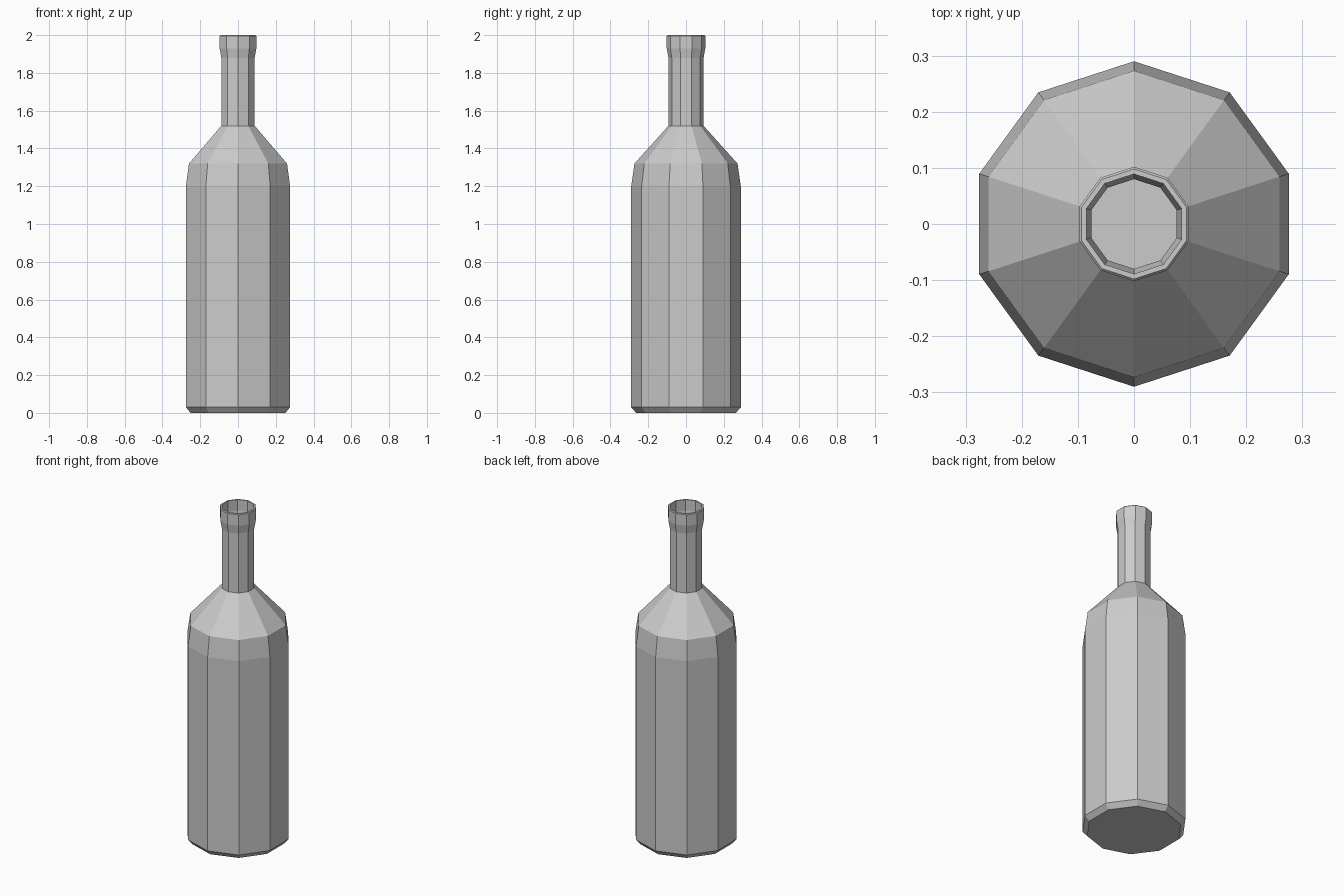
import bpy, bmesh, math
from mathutils import Matrix

if "Cube" in bpy.data.objects:
    bpy.data.objects.remove(bpy.data.objects["Cube"])

SIDES = 10

# (radius, height): outside from base to rim, then inside back down
profile = [
    (0.264, 0.0), (0.29, 0.03), (0.29, 1.20), (0.273, 1.32),   # body, shoulder
    (0.093, 1.52), (0.093, 1.88), (0.102, 1.93),               # neck, lip
    (0.102, 1.996), (0.098, 2.0), (0.089, 2.0),                # rim
    (0.089, 1.935), (0.080, 1.885), (0.080, 1.51),             # inside of neck
    (0.260, 1.312), (0.277, 1.195), (0.277, 0.035), (0.258, 0.014),
]

# Spin the profile, with a corner on the y axis
bm = bmesh.new()
verts = [bm.verts.new((0, r, z)) for r, z in profile]
edges = [bm.edges.new(pair) for pair in zip(verts, verts[1:])]
bmesh.ops.spin(bm, geom=verts + edges, cent=(0, 0, 0), axis=(0, 0, 1),
               angle=math.tau, steps=SIDES, use_merge=False)
bmesh.ops.remove_doubles(bm, verts=bm.verts[:], dist=0.0005)

# Close the base and the inner floor
bmesh.ops.holes_fill(bm, edges=[e for e in bm.edges if e.is_boundary], sides=0)
bmesh.ops.recalc_face_normals(bm, faces=bm.faces[:])

mesh = bpy.data.meshes.new("bottle")
bm.to_mesh(mesh)
bm.free()
bottle = bpy.data.objects.new("bottle", mesh)
bpy.context.collection.objects.link(bottle)
